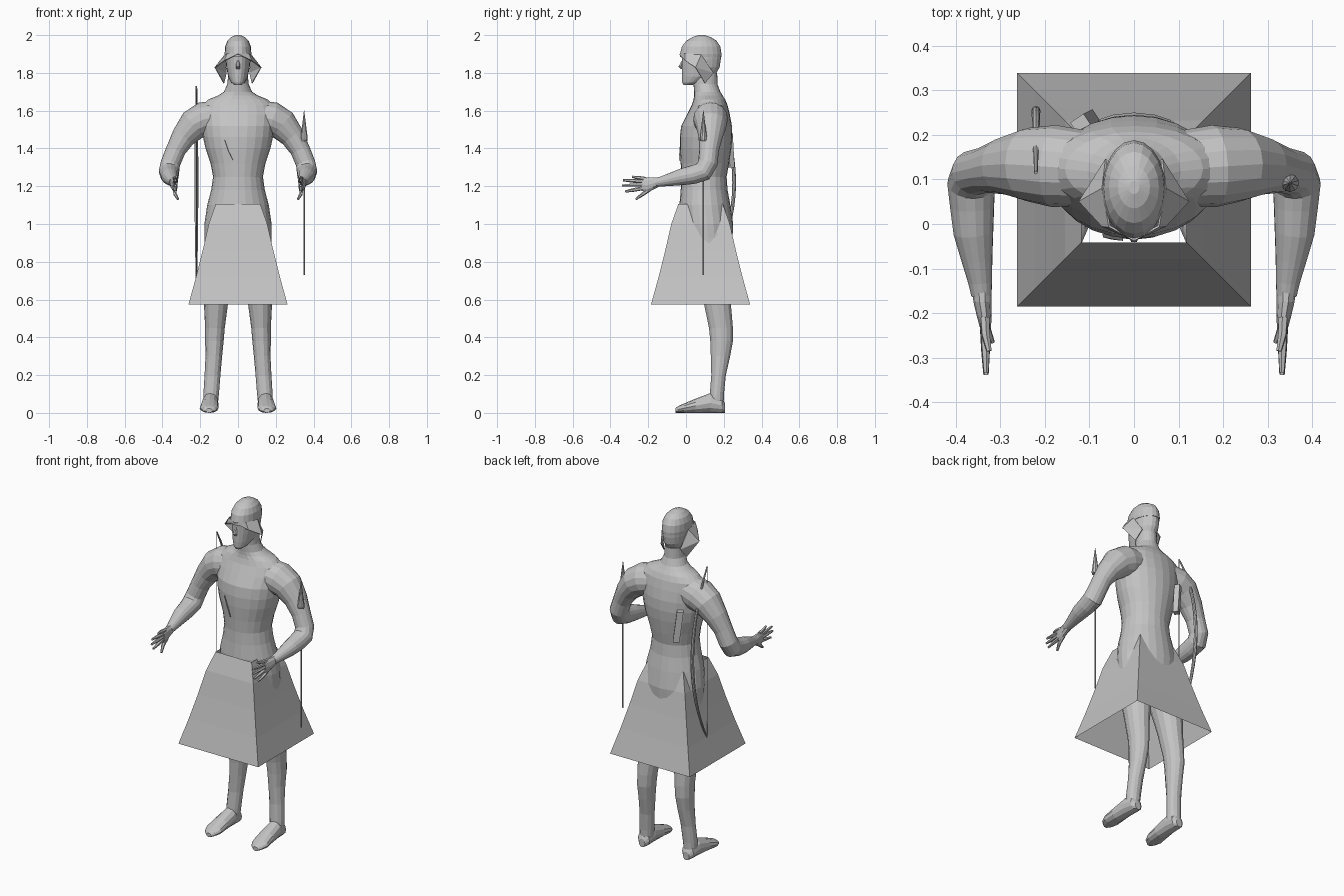
import bpy, bmesh, math
from mathutils import Vector as V

grey = bpy.data.materials.new("plain_grey")
grey.diffuse_color = (0.55, 0.55, 0.55, 1)


def make(name, verts, faces, mirror=False, thick=0.0):
    me = bpy.data.meshes.new(name)
    me.from_pydata([tuple(v) for v in verts], [], faces)
    bm = bmesh.new()
    bm.from_mesh(me)
    bmesh.ops.recalc_face_normals(bm, faces=bm.faces)
    bm.to_mesh(me)
    bm.free()
    me.materials.append(grey)
    ob = bpy.data.objects.new(name, me)
    bpy.context.collection.objects.link(ob)
    if thick:
        m = ob.modifiers.new("thickness", 'SOLIDIFY')
        m.thickness = thick
        m.offset = 0
    if mirror:
        ob.modifiers.new("mirror", 'MIRROR').use_clip = False
    return ob


def loft(name, rings, n=20, mirror=False, caps=True, turn=0.0):
    """Skin a list of (centre, u axis, v axis) ellipses."""
    verts, faces = [], []
    for c, u, v in rings:
        for i in range(n):
            a = 2 * math.pi * i / n + turn
            verts.append(V(c) + V(u) * math.cos(a) + V(v) * math.sin(a))
    for r in range(len(rings) - 1):
        for i in range(n):
            j = (i + 1) % n
            faces.append((r * n + i, r * n + j, (r + 1) * n + j, (r + 1) * n + i))
    if caps:
        faces.append(tuple(range(n)))
        faces.append(tuple(range(len(verts) - n, len(verts))))
    return make(name, verts, faces, mirror)


def level(z, cx, rx, y0, y1):
    """Horizontal ellipse from its width and its front and back."""
    return ((cx, (y0 + y1) / 2, z), (rx, 0, 0), (0, (y1 - y0) / 2, 0))


def tube(name, path, radii, n=8, mirror=False):
    """Round tube along a path, with a frame carried from point to point."""
    pts = [V(p) for p in path]
    u, rings = V((0.02, 1, 0.01)), []
    for i, p in enumerate(pts):
        t = (pts[min(i + 1, len(pts) - 1)] - pts[max(i - 1, 0)]).normalized()
        u = (u - t * u.dot(t)).normalized()
        rings.append((p, u * radii[i], t.cross(u) * radii[i]))
    return loft(name, rings, n, mirror)


# Torso with neck
loft("torso", [level(z, 0, rx, a, b) for z, rx, a, b in [
    (0.82, .12, .03, .22), (0.90, .178, -.01, .245), (1.00, .178, -.03, .25),
    (1.10, .163, -.035, .235), (1.18, .142, -.028, .22), (1.25, .132, -.025, .215),
    (1.32, .145, -.028, .228), (1.40, .172, -.033, .24), (1.46, .185, -.033, .245),
    (1.52, .192, -.025, .243), (1.58, .198, .005, .232), (1.63, .19, .03, .22),
    (1.66, .155, .04, .207), (1.68, .105, .043, .194), (1.70, .075, .043, .182),
    (1.74, .056, .04, .167), (1.80, .052, .04, .165)]], 24)

# Head, cap and nose
loft("head", [level(z, 0, rx, a, b) for z, rx, a, b in [
    (1.735, .018, -.012, .03), (1.75, .036, -.02, .08), (1.78, .052, -.022, .15),
    (1.83, .062, -.022, .178), (1.87, .066, -.022, .184), (1.90, .067, -.024, .184)]])
loft("cap", [level(z, 0, rx, a, b) for z, rx, a, b in [
    (1.885, .069, -.032, .187), (1.90, .071, -.032, .188), (1.94, .068, -.022, .182),
    (1.97, .056, .002, .162), (1.99, .036, .035, .13), (2.0, .012, .067, .097)]])
loft("nose", [((0, -.012, 1.87), (.006, 0, 0), (0, .008, 0)),
              ((0, -.03, 1.833), (.012, 0, 0), (0, .012, 0)),
              ((0, -.02, 1.82), (.009, 0, 0), (0, .008, 0))], 6)

# Flared cap flaps
flap = [(0, -.035, 1.90), (.07, -.005, 1.865), (.055, -.005, 1.905), (.122, .05, 1.828),
        (.07, .08, 1.895), (.062, .145, 1.80), (.075, .10, 1.745)]
make("cap_flaps", flap, [(0, 1, 2), (2, 1, 3, 4), (4, 3, 5), (3, 6, 5)], True, .005)

# Arms
tube("arms", [(.11, .125, 1.57), (.18, .13, 1.555), (.235, .133, 1.525), (.29, .13, 1.46),
              (.33, .122, 1.39), (.358, .115, 1.32), (.365, .09, 1.278), (.363, .04, 1.262),
              (.36, -.02, 1.25), (.352, -.08, 1.236), (.345, -.13, 1.225), (.342, -.16, 1.22)],
     [.085, .092, .083, .064, .052, .052, .054, .05, .045, .035, .027, .023], 16, True)

# Hands: flat palms with spread fingers
loft("palms", [((x, y, z), (rx, 0, 0), (0, 0, rz)) for x, y, z, rx, rz in [
    (.342, -.14, 1.221, .022, .024), (.34, -.175, 1.214, .02, .034),
    (.336, -.205, 1.207, .017, .04), (.333, -.235, 1.208, .012, .034)]], 10, True)
fingers = [(-.21, 1.238, -.285, 1.25, .325), (-.225, 1.224, -.333, 1.232, .332),
           (-.225, 1.208, -.338, 1.204, .332), (-.225, 1.19, -.322, 1.172, .332),
           (-.19, 1.185, -.265, 1.132, .318)]
for k, (y0, z0, y1, z1, x) in enumerate(fingers):
    mid = (.333, (y0 + y1) / 2, (z0 + z1) / 2)
    tube("finger_pair_%d" % k, [(.335, y0, z0), mid, (x, y1, z1)],
         [.011, .010, .006], 6, True)

# Legs and feet
loft("legs", [level(*r) for r in [
    (.95, .09, .085, 0, .24), (.80, .10, .085, .03, .24), (.65, .112, .072, .075, .24),
    (.57, .117, .063, .095, .24), (.45, .122, .052, .12, .25), (.38, .125, .049, .127, .25),
    (.30, .128, .044, .13, .235), (.20, .135, .042, .133, .212), (.10, .142, .041, .125, .202),
    (.04, .145, .038, .12, .20)]], 14, True)
loft("feet", [((cx, y, zt / 2), (rx, 0, 0), (0, 0, zt / 2)) for y, cx, rx, zt in [
    (.207, .145, .02, .05), (.19, .145, .038, .08), (.13, .147, .043, .105),
    (.05, .15, .048, .075), (-.01, .153, .05, .05), (-.042, .153, .036, .036),
    (-.056, .153, .016, .024)]], 12, True)

# Square flared skirt
r2 = math.sqrt(2)
loft("skirt", [((0, .077, z), (h * r2, 0, 0), (0, h * r2, 0)) for z, h in [
    (.575, .262), (.72, .222), (.86, .187), (1.0, .155), (1.105, .118)]],
     4, caps=False, turn=math.pi / 4)

# Spear beside the right-hand arm
tube("spear_shaft", [(.35, .092, .73), (.35, .092, 1.45)], [.004, .004])
tube("spear_head", [(.35, .092, 1.44), (.35, .092, 1.452), (.35, .092, 1.60)],
     [.018, .02, .001], 10)

# Bow and string on the other side
steps = [-1 + i / 8 for i in range(17)]
tube("bow", [(-.22, .115 + .14 * (1 - t * t), 1.22 + .51 * t) for t in steps],
     [.004 + .006 * (1 - t * t) for t in steps])
tube("bow_string", [(-.22, .115, .71), (-.22, .115, 1.73)], [.002, .002], 5)

# Scabbard slat on the back, with its sliver showing on the chest
make("scabbard", [(-.115, .225, 1.30), (-.085, .245, 1.30), (-.105, .235, 1.48), (-.135, .215, 1.48),
                  ], [(0, 1, 2, 3)], False, .03)
make("chest_strap", [(-.07, -.026, 1.445), (-.025, -.034, 1.335), (-.05, -.031, 1.385)],
     [(0, 1, 2)], False, .008)
